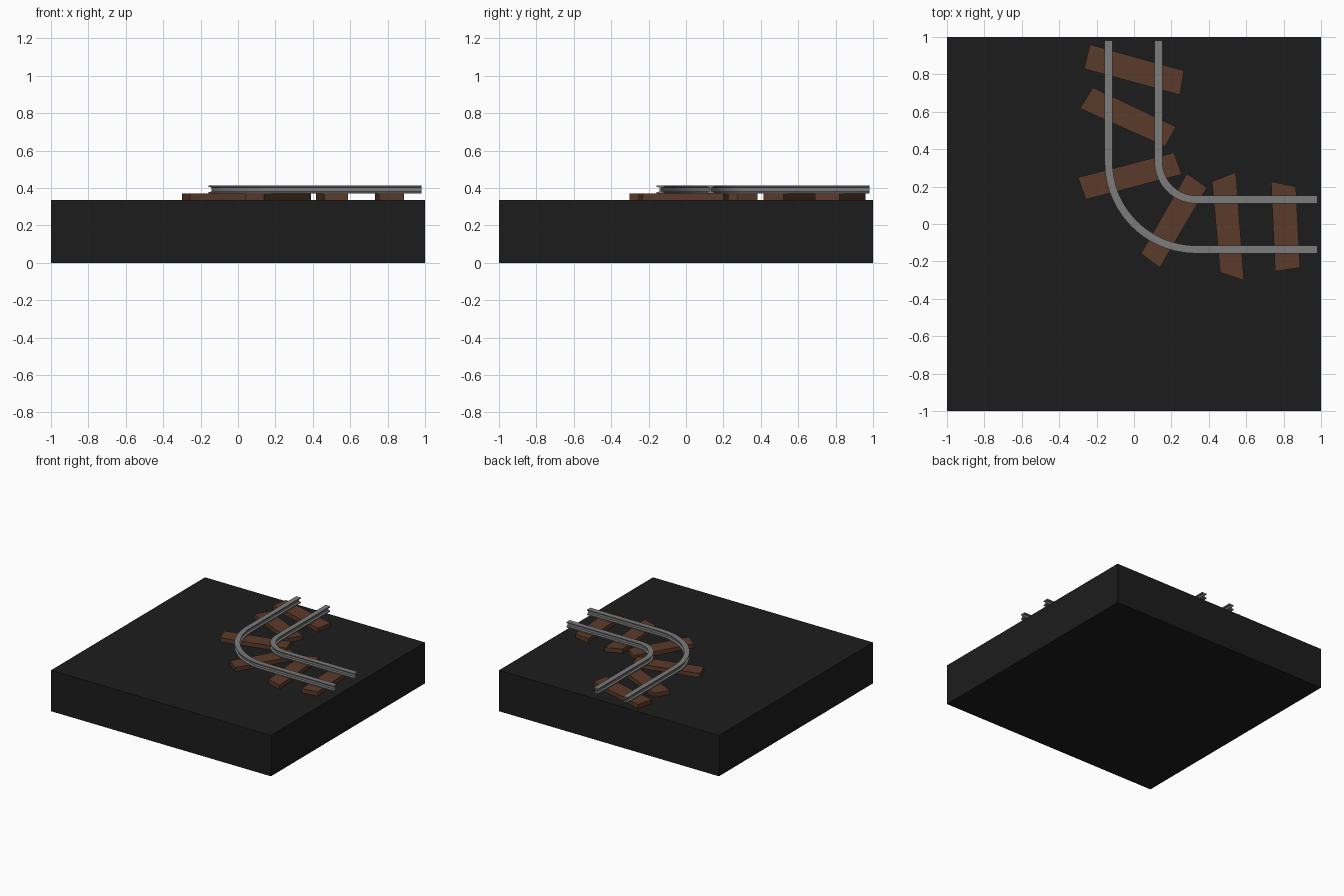
import bpy, bmesh, math

if "Cube" in bpy.data.objects:
    bpy.data.objects.remove(bpy.data.objects["Cube"])

BASE_TOP, TIE_TOP, RAIL_TOP = 0.336, 0.370, 0.414


def material(name, rgb):
    m = bpy.data.materials.new(name)
    m.diffuse_color = (*rgb, 1)
    m.use_nodes = True
    m.node_tree.nodes["Principled BSDF"].inputs["Base Color"].default_value = m.diffuse_color
    return m


def finish(bm, name, mat):
    bmesh.ops.recalc_face_normals(bm, faces=bm.faces)
    me = bpy.data.meshes.new(name)
    bm.to_mesh(me)
    bm.free()
    me.materials.append(mat)
    ob = bpy.data.objects.new(name, me)
    bpy.context.collection.objects.link(ob)
    return ob


def prism(name, outline, z0, z1, mat):
    bm = bmesh.new()
    face = bm.faces.new([bm.verts.new((x, y, z0)) for x, y in outline])
    ext = bmesh.ops.extrude_face_region(bm, geom=[face])
    top = [v for v in ext["geom"] if isinstance(v, bmesh.types.BMVert)]
    bmesh.ops.translate(bm, verts=top, vec=(0, 0, z1 - z0))
    return finish(bm, name, mat)


def rail(name, radius, mat, center=0.332, end=0.98, steps=20):
    # path as (point, outward side direction): straight, quarter bend, straight
    path = [((center - radius, end), (-1, 0))]
    for i in range(steps + 1):
        a = math.pi + math.pi / 2 * i / steps
        d = (math.cos(a), math.sin(a))
        path.append(((center + radius * d[0], center + radius * d[1]), d))
    path.append(((end, center - radius), (0, -1)))
    # I-beam cross-section: offset from path, height
    w, web, t = 0.021, 0.006, 0.008
    lo, hi = TIE_TOP, RAIL_TOP
    half = [(w, lo), (w, lo + t), (web, lo + t + 0.003),
            (web, hi - t - 0.003), (w, hi - t), (w, hi)]
    section = half + [(-x, z) for x, z in reversed(half)]
    bm = bmesh.new()
    rings = [[bm.verts.new((p[0] + d[0] * s, p[1] + d[1] * s, z))
              for s, z in section] for p, d in path]
    n = len(section)
    for a, b in zip(rings, rings[1:]):
        for i in range(n):
            j = (i + 1) % n
            bm.faces.new((a[i], a[j], b[j], b[i]))
    bm.faces.new(rings[0])
    bm.faces.new(rings[-1])
    ob = finish(bm, name, mat)
    bpy.ops.object.select_all(action='DESELECT')
    ob.select_set(True)
    bpy.context.view_layer.objects.active = ob
    bpy.ops.object.shade_smooth_by_angle(angle=math.radians(30))


black = material("dark_ground", (0.012, 0.012, 0.012))
wood = material("brown_wood", (0.105, 0.043, 0.023))
steel = material("grey_steel", (0.2, 0.2, 0.2))

# ground slab
prism("ground_slab", [(-1, -1), (1, -1), (1, 1), (-1, 1)], 0, BASE_TOP, black)

# crooked wooden ties
ties = [
    [(-.235, .96), (.267, .82), (.246, .69), (-.267, .83)],
    [(-.219, .73), (.225, .52), (.166, .414), (-.289, .618)],
    [(-.30, .249), (.214, .382), (.255, .265), (-.257, .131)],
    [(.283, .27), (.39, .195), (.139, -.233), (.037, -.158)],
    [(.417, .227), (.545, .278), (.588, -.302), (.46, -.259)],
    [(.733, .227), (.866, .2), (.888, -.233), (.754, -.254)],
]
for k, corners in enumerate(ties):
    prism(f"wooden_tie_{k + 1}", corners, BASE_TOP, TIE_TOP, wood)

# curved rails
rail("outer_rail", 0.468, steel)
rail("inner_rail", 0.201, steel)
